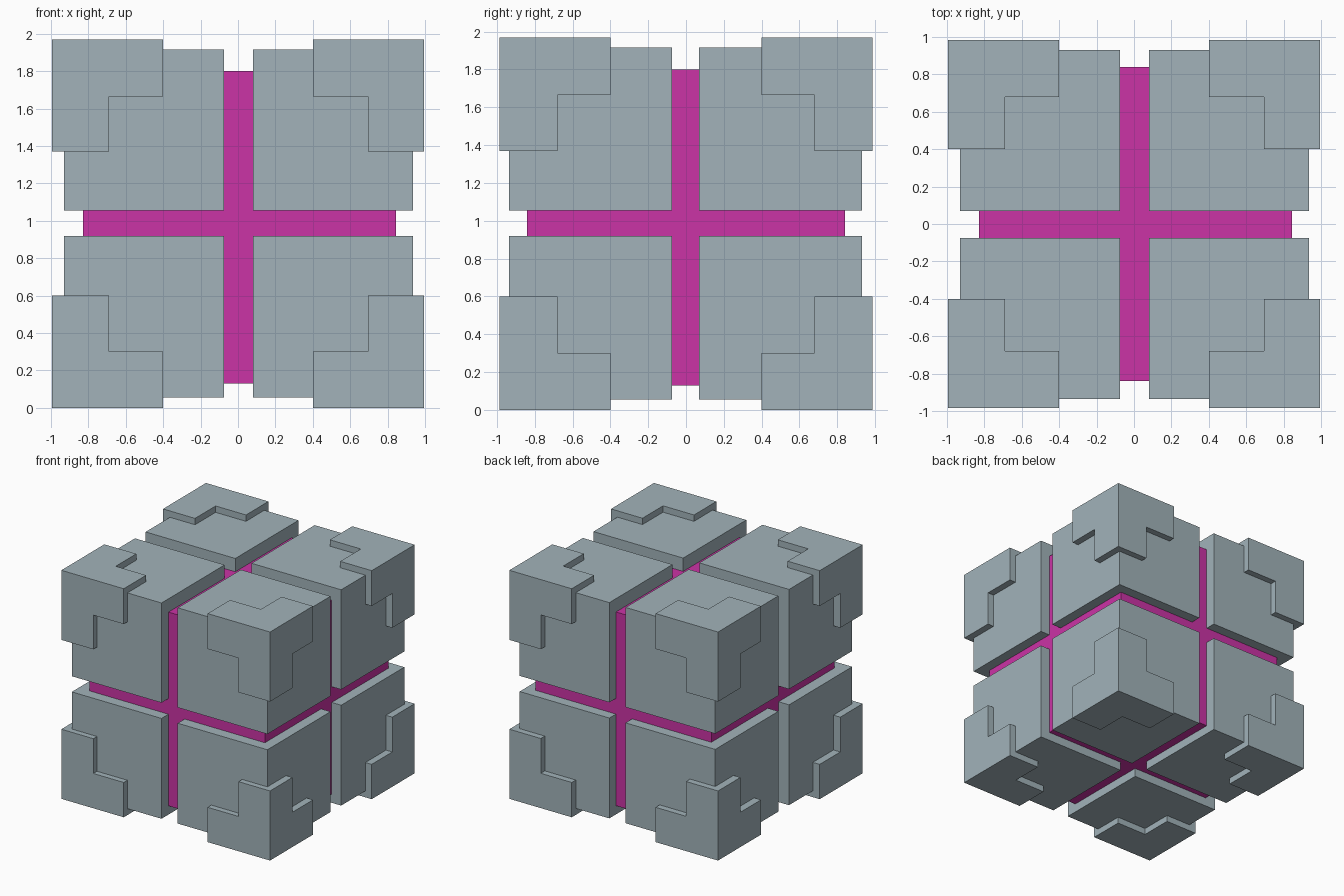
import bpy
import bmesh
from itertools import product
from mathutils import Vector

default_cube = bpy.data.objects.get("Cube")
if default_cube:
    bpy.data.objects.remove(default_cube)


def make_material(name, colour):
    mat = bpy.data.materials.new(name)
    mat.use_nodes = True
    mat.diffuse_color = colour
    mat.node_tree.nodes["Principled BSDF"].inputs["Base Color"].default_value = colour
    return mat


grey = make_material("blue grey", (0.36, 0.45, 0.49, 1))
magenta = make_material("magenta", (0.60, 0.033, 0.38, 1))


def make_cells(name, stops, cells, mat):
    """Join grid cells into one closed solid; stops holds the grid lines per axis."""
    bm = bmesh.new()
    for cell in cells:
        for axis, side in product(range(3), (0, 1)):
            neighbour = list(cell)
            neighbour[axis] += 2 * side - 1
            if tuple(neighbour) in cells:
                continue
            corners = []
            for a, b in ((0, 0), (1, 0), (1, 1), (0, 1)):
                step = [a, b]
                step.insert(axis, side)
                corners.append(bm.verts.new(
                    [stops[i][cell[i] + step[i]] for i in range(3)]))
            bm.faces.new(corners)
    bmesh.ops.remove_doubles(bm, verts=bm.verts, dist=0.001)
    bmesh.ops.recalc_face_normals(bm, faces=bm.faces)
    bmesh.ops.dissolve_limit(bm, angle_limit=0.01, verts=bm.verts, edges=bm.edges)
    mesh = bpy.data.meshes.new(name)
    bm.to_mesh(mesh)
    bm.free()
    mesh.materials.append(mat)
    obj = bpy.data.objects.new(name, mesh)
    bpy.context.collection.objects.link(obj)


# Inner core, seen in the slots between the blocks
box = {(0, 0, 0)}
make_cells("core", ((-0.83, 0.845), (-0.84, 0.84), (0.13, 1.80)), box, magenta)

# Extents of the blocks and grid lines of the caps on the low and high side of each axis
block_x = ((-0.93, -0.075), (0.08, 0.935))
block_y = ((-0.935, -0.075), (0.07, 0.93))
block_z = ((0.055, 0.92), (1.055, 1.915))
cap_x = ((-0.995, -0.69, -0.40), (0.40, 0.695, 0.995))
cap_y = ((-0.985, -0.68, -0.40), (0.40, 0.68, 0.985))
cap_z = ((0.0, 0.30, 0.60), (1.37, 1.665, 1.97))

for x, y, z in product((0, 1), repeat=3):
    place = "_".join((("lower", "upper")[z], ("front", "back")[y], ("right", "left")[x]))

    # Large corner block
    make_cells(place + "_block", (block_x[x], block_y[y], block_z[z]), box, grey)

    # Cap with three short legs running along the edges from the corner
    corner = Vector((x, y, z))
    cap = {cell for cell in product((0, 1), repeat=3)
           if (Vector(cell) - corner).length < 1.1}
    make_cells(place + "_cap", (cap_x[x], cap_y[y], cap_z[z]), cap, grey)
